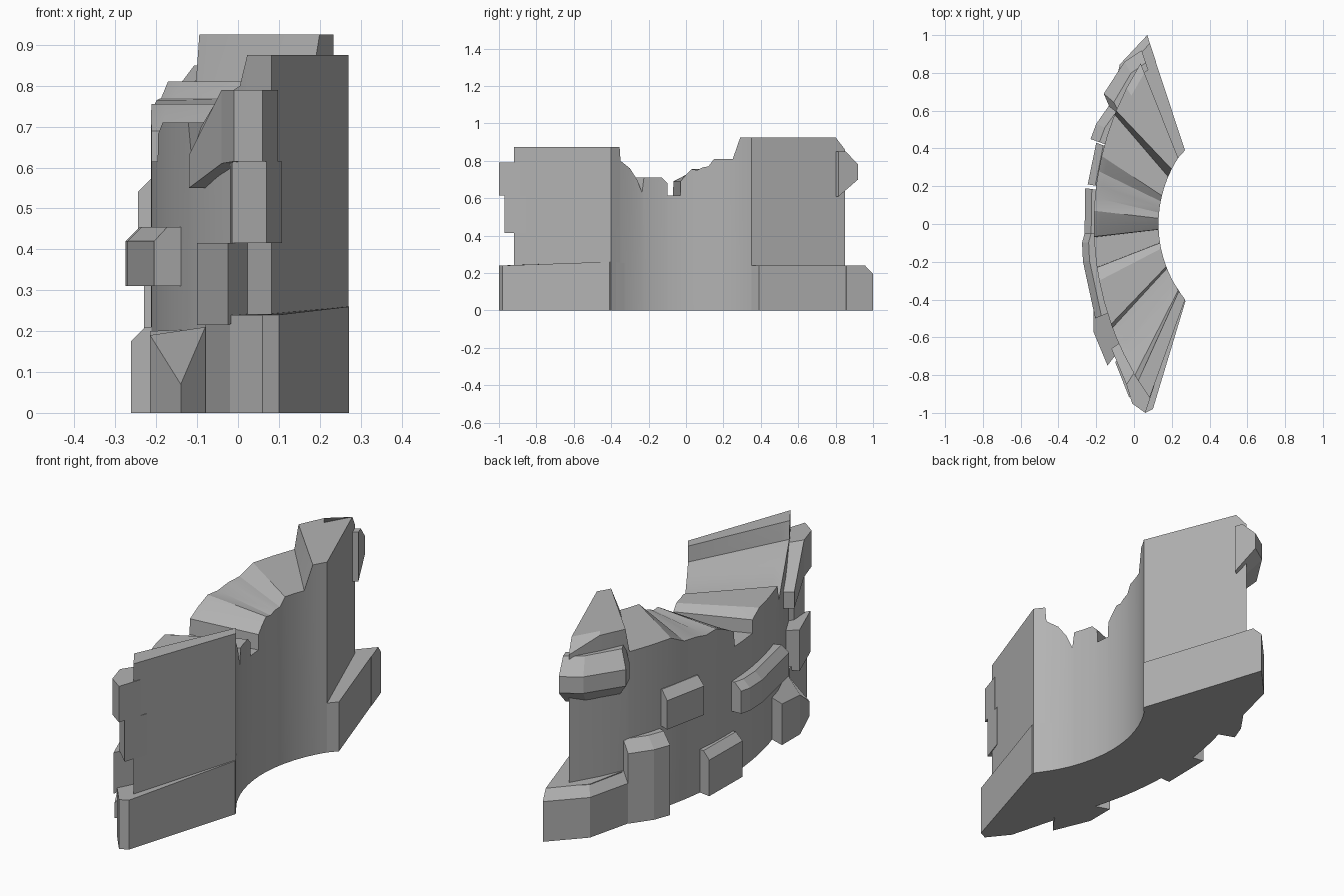
import bpy
from math import sqrt, radians
from mathutils import Vector

if "Cube" in bpy.data.objects:
    bpy.data.objects.remove(bpy.data.objects["Cube"])

# Dark stone
grey = bpy.data.materials.new("dark_stone")
grey.diffuse_color = (.45, .45, .45, 1)
grey.use_nodes = True
grey.node_tree.nodes["Principled BSDF"].inputs["Base Color"].default_value = grey.diffuse_color


def make(name, verts, faces, smooth=False):
    me = bpy.data.meshes.new(name)
    me.from_pydata(verts, [], faces)
    me.validate()
    me.materials.append(grey)
    ob = bpy.data.objects.new(name, me)
    bpy.context.collection.objects.link(ob)
    bpy.context.view_layer.objects.active = ob
    bpy.ops.object.select_all(action='DESELECT')
    ob.select_set(True)
    bpy.ops.object.mode_set(mode='EDIT')
    bpy.ops.mesh.select_all(action='SELECT')
    bpy.ops.mesh.normals_make_consistent(inside=False)
    bpy.ops.object.mode_set(mode='OBJECT')
    if smooth:
        bpy.ops.object.shade_smooth_by_angle(angle=radians(20))
    return ob


def loft(name, sections, smooth=False):
    """Join equal closed sections and cap both ends."""
    n = len(sections[0])
    verts = [p for s in sections for p in s]
    faces = [tuple(range(n)), tuple(range(len(verts) - n, len(verts)))]
    for i in range(len(sections) - 1):
        for j in range(n):
            k = (j + 1) % n
            faces.append((i*n + j, i*n + k, (i+1)*n + k, (i+1)*n + j))
    return make(name, verts, faces, smooth)


def stone(name, outer, z0, z1, cham=0.0, depth=0.12, slope=0.0, target=(1.0, 0.0)):
    """Facing stone on the outer curve, running inward to the target point.
    Heights may be one number or one per outer point."""
    n = len(outer)
    z0 = z0 if isinstance(z0, list) else [z0] * n
    z1 = z1 if isinstance(z1, list) else [z1] * n
    secs = []
    for (x, y), lo, hi in zip(outer, z0, z1):
        d = Vector((target[0] - x, target[1] - y)).normalized()
        def at(r, z):
            return (x + d.x*r, y + d.y*r, z)
        s = [at(depth, lo), at(0, lo - slope), at(0, hi - cham)]
        if cham:
            s.append(at(cham, hi))
        s.append(at(depth, hi))
        secs.append(s)
    return loft(name, secs)


def prism(name, pts, tops, z0=0.0):
    n = len(pts)
    verts = [(x, y, z0) for x, y in pts] + [(p[0], p[1], t) for p, t in zip(pts, tops)]
    faces = [tuple(range(n)), tuple(range(n, 2*n))]
    faces += [(i, (i+1) % n, n + (i+1) % n, n + i) for i in range(n)]
    return make(name, verts, faces)


# Curved wall with broken top: inner y, outer y, crest height
crest = [(-.40, -.92, .875), (-.355, -.83, .875), (-.35, -.80, .80), (-.30, -.69, .76),
         (-.262, -.61, .70), (-.235, -.55, .63), (-.225, -.53, .71), (-.18, -.41, .71),
         (-.13, -.30, .71), (-.10, -.23, .68), (-.099, -.229, .615), (-.065, -.15, .615),
         (-.03, -.07, .615), (-.029, -.067, .69), (.0, .0, .725), (.03, .07, .755),
         (.06, .14, .75), (.09, .21, .765), (.12, .28, .77), (.15, .36, .81),
         (.20, .47, .81), (.25, .58, .81), (.29, .60, .925), (.32, .72, .925), (.35, .85, .925)]
wall = []
for y, yo, z in crest:
    xi = .77 - sqrt(.64**2 - y*y)
    xo = 1.367 - sqrt(1.58**2 - yo*yo)
    zo = z - (.065 if y > .34 else 0)
    m = .1
    xm, ym = xo + (xi - xo)*m, yo + (y - yo)*m
    wall.append([(xi, y, 0), (xo, yo, 0), (xo, yo, zo), (xm, ym, z), (xi, y, z)])
loft("curved_wall", wall, smooth=True)

# Wider footing at each end
F, B = (.262, -.39), (.236, .35)
prism("back_footing", [(.27, .39), (.085, .95), (-.05, .81), (-.09, .62), (.15, .22), (.234, .35)], [.24] * 6)
stone("back_footing_edge", [(.07, 1.0), (-.075, .845), (-.13, .62)], 0, .24,
      cham=.045, depth=.15, target=(.27, .39))
prism("front_footing", [(.272, -.41), (.10, -.98), (.06, -1.0), (-.02, -.90), (-.08, -.68), (.15, -.22), (.262, -.39)],
      [.26, .24, .24, .24, .24, .24, .26])

# Pointed footing stone on the outer front
prism("pointed_footing_stone", [(-.215, -.43), (-.215, -.57), (-.14, -.75), (-.08, -.67), (.0, -.5)],
      [.20, .19, .07, .21, .21])

# Quoins stacked at the front end
stone("front_quoin_top", [(.06, -1.0), (-.01, -.95), (-.04, -.85), (-.12, -.66)],
      [.615, .615, .61, .55], [.79, .79, .79, .63], target=F)
stone("front_quoin_middle", [(.07, -.97), (-.015, -.89), (-.02, -.80)], .415, .615, target=F)
stone("front_quoin_low", [(-.025, -.92), (-.10, -.73)], .235, .415, slope=.02, target=F)

# Projecting stones along the outer face
stone("back_quoin", [(.04, .92), (-.05, .86), (-.16, .69), (-.13, .62)], .61, .85,
      cham=.07, depth=.11, slope=-.09, target=B)
stone("back_footing_stone", [(-.13, .63), (-.20, .53), (-.23, .45)], 0, .39, cham=.05)
stone("upper_face_stone", [(-.20, .43), (-.245, .21)], .40, .58, cham=.04)
stone("middle_face_stone", [(-.262, -.05), (-.275, -.10), (-.27, -.20), (-.205, -.50)], .31, .455, cham=.035)
stone("low_face_stone", [(-.258, .19), (-.262, -.06)], 0, .21, cham=.035)
